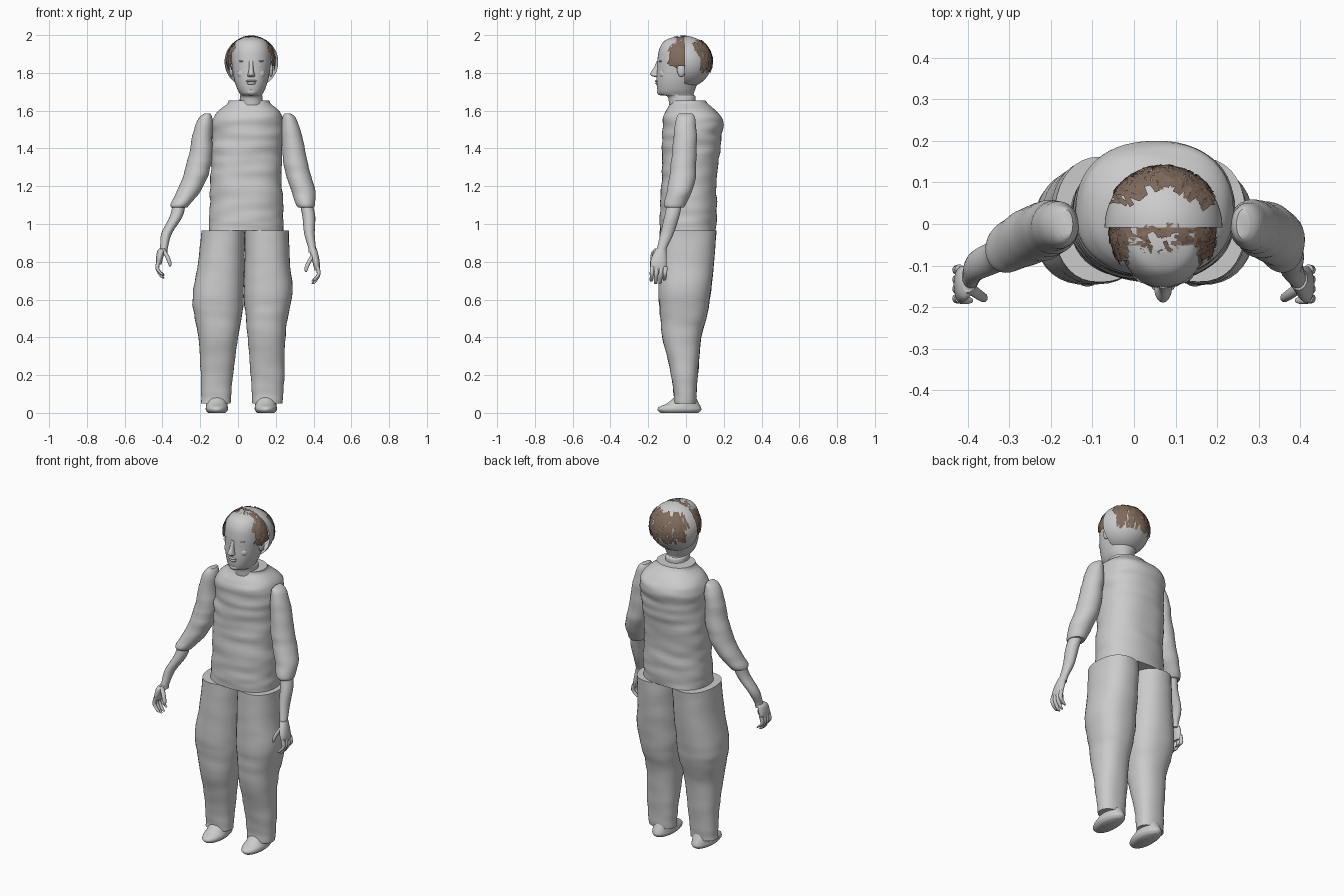
import bpy, bmesh, math, random
from mathutils import Vector, noise

random.seed(4)
if "Cube" in bpy.data.objects:
    bpy.data.objects.remove(bpy.data.objects["Cube"])


def material(name, rgb):
    m = bpy.data.materials.new(name)
    m.use_nodes = True
    m.diffuse_color = (*rgb, 1)
    m.node_tree.nodes["Principled BSDF"].inputs["Base Color"].default_value = (*rgb, 1)
    return m


GREY = material("plain grey", (0.6, 0.6, 0.6))
BROWN = material("hair brown", (0.22, 0.15, 0.11))


def finish(name, bm, mat=GREY, angle=50):
    if angle:
        bmesh.ops.recalc_face_normals(bm, faces=bm.faces)
    mesh = bpy.data.meshes.new(name)
    bm.to_mesh(mesh)
    bm.free()
    ob = bpy.data.objects.new(name, mesh)
    bpy.context.collection.objects.link(ob)
    mesh.materials.append(mat)
    if angle:
        bpy.ops.object.select_all(action="DESELECT")
        ob.select_set(True)
        bpy.context.view_layer.objects.active = ob
        bpy.ops.object.shade_smooth_by_angle(angle=math.radians(angle))
    return ob


def spline(a, b, c, d, t):
    return b + 0.5 * t * (c - a + t * (2 * a - 5 * b + 4 * c - d + t * (3 * (b - c) + d - a)))


def loft(name, rows, sides=28, steps=4, power=2.0, wrinkle=0.0):
    """Stack smooth oval rings; each row is x, y, z, half width, half depth."""
    bm = bmesh.new()
    pts, rings = [], []
    for i in range(len(rows) - 1):
        four = [rows[max(0, min(len(rows) - 1, i + k))] for k in (-1, 0, 1, 2)]
        for s in range(steps):
            pts.append([spline(*v, s / steps) for v in zip(*four)])
    pts.append(rows[-1])
    for x, y, z, rx, ry in pts:
        ring = []
        for k in range(sides):
            a = math.tau * k / sides
            c, s = math.cos(a), math.sin(a)
            p = Vector((x + rx * math.copysign(abs(c) ** (2 / power), c),
                        y + ry * math.copysign(abs(s) ** (2 / power), s), z))
            # Cloth folds run mostly around the body
            w = wrinkle * noise.noise(Vector((p.x * 6, p.y * 6, p.z * 22)))
            ring.append(bm.verts.new(p + Vector((c * w, s * w, 0))))
        rings.append(ring)
    for r0, r1 in zip(rings, rings[1:]):
        for k in range(sides):
            n = (k + 1) % sides
            bm.faces.new((r0[k], r0[n], r1[n], r1[k]))
    bm.faces.new(rings[0][::-1])
    bm.faces.new(rings[-1])
    return finish(name, bm)


def ball(name, centre, radii):
    bm = bmesh.new()
    bmesh.ops.create_uvsphere(bm, u_segments=20, v_segments=12, radius=1)
    for v in bm.verts:
        v.co = Vector(centre) + v.co * Vector(radii)
    return finish(name, bm)


def shell(name, centre, radii, keep, mat):
    """Open part of an ellipsoid where keep(point) holds."""
    bm = bmesh.new()
    bmesh.ops.create_uvsphere(bm, u_segments=48, v_segments=32, radius=1)
    for v in bm.verts:
        v.co = Vector(centre) + v.co * Vector(radii)
    drop = [f for f in bm.faces if not keep(f.calc_center_median())]
    bmesh.ops.delete(bm, geom=drop, context="FACES")
    return finish(name, bm, mat)


def hair_cards(name, centre, radii, keep, count, length, spread):
    """Scatter thin cards that hug an ellipsoid, mostly combed downward."""
    bm = bmesh.new()
    c, r = Vector(centre), Vector(radii)
    made = 0
    while made < count:
        d = Vector([random.gauss(0, 1) for _ in range(3)]).normalized()
        if not keep(c + d * r):
            continue
        made += 1
        down = (Vector((0, 0, -1)) - d * -d.z).normalized()
        side = d.cross(down)
        turn = random.uniform(-spread, spread)
        along = down * math.cos(turn) + side * math.sin(turn)
        across = d.cross(along)
        rows = []
        for t in (-0.5, 0, 0.5):
            pair = []
            for w in (-0.04, 0.04):
                q = (d + along * t * length + across * w).normalized()
                pair.append(bm.verts.new(c + q * r * random.uniform(1.0, 1.04)))
            rows.append(pair)
        for a, b in zip(rows, rows[1:]):
            bm.faces.new((a[0], b[0], b[1], a[1]))
    return finish(name, bm, BROWN, angle=0)


# Torso with collar
loft("shirt_torso", [
    (.043, .01, .965, .197, .148), (.043, .012, 1.05, .195, .15), (.043, .015, 1.2, .19, .146),
    (.045, .025, 1.35, .187, .15), (.05, .032, 1.47, .188, .158), (.052, .036, 1.55, .188, .16),
    (.055, .03, 1.59, .17, .142), (.058, .018, 1.635, .118, .1), (.06, .014, 1.655, .11, .088)],
    sides=56, steps=8, power=2.3, wrinkle=.008)

# Trousers and shoes
legs = {
    "right": [(-.118, -.005, .05, .078, .058), (-.115, -.005, .12, .08, .062),
              (-.11, -.01, .25, .09, .078), (-.105, -.022, .4, .105, .103),
              (-.105, -.012, .52, .128, .125), (-.105, -.008, .62, .135, .138),
              (-.088, .003, .8, .123, .146), (-.078, .01, .965, .115, .15)],
    "left": [(.155, -.005, .05, .08, .058), (.157, -.005, .12, .084, .062),
             (.155, -.01, .25, .092, .078), (.15, -.022, .4, .1, .103),
             (.153, -.012, .52, .114, .125), (.16, -.008, .64, .13, .138),
             (.155, .003, .8, .12, .146), (.153, .01, .965, .117, .15)]}
for side, rows in legs.items():
    loft(side + "_trouser_leg", rows, sides=36, steps=5, power=2.3, wrinkle=.004)
    x = -.112 if side == "right" else .147
    loft(side + "_shoe", [
        (x, -.035, 0, .045, .1), (x, -.035, .015, .058, .116), (x, -.032, .032, .058, .11),
        (x, -.016, .05, .055, .085), (x, -.004, .085, .05, .055)], steps=3)

# Sleeves, forearms and hands
arm_x = {"right": (-.162, -.172, -.188, -.202, -.228, -.27, -.305, -.312),
         "left": (.262, .27, .285, .303, .323, .35, .358, .36)}
sleeve = [(.0, 1.585, .016, .035), (-.002, 1.56, .037, .05), (-.004, 1.47, .053, .06),
          (-.01, 1.34, .064, .066), (-.02, 1.245, .066, .07), (-.04, 1.16, .062, .066),
          (-.058, 1.105, .05, .058), (-.06, 1.088, .042, .05)]
for side, xs in arm_x.items():
    s = 1 if side == "left" else -1
    loft(side + "_sleeve", [(x, y, z, rx, ry) for x, (y, z, rx, ry) in zip(xs, sleeve)][::-1],
         sides=30, steps=5, wrinkle=.005)
    loft(side + "_forearm", [
        (s * .395, -.132, .85, .022, .028), (s * .391, -.125, .88, .021, .027),
        (s * .378, -.1, .95, .028, .036), (xs[-1] + s * .015, -.075, 1.04, .034, .04),
        (xs[-1], -.06, 1.11, .034, .04)], sides=18)
    up = 0 if side == "left" else .03
    loft(side + "_palm", [
        (s * .418, -.145, .755 + up, .013, .036), (s * .416, -.146, .785 + up, .018, .044),
        (s * .407, -.142, .825 + up, .021, .04), (s * .396, -.132, .87, .021, .027)], sides=18)
    for i in range(4):
        y = -.178 + i * .023
        tip = (.695, .682, .684, .7)[i] + up
        loft(f"{side}_finger_{i + 1}", [
            (s * .392, y - .006, tip, .005, .006), (s * .405, y - .005, tip + .01, .009, .01),
            (s * .427, y - .002, .735 + up, .01, .011), (s * .42, y, .775 + up, .011, .012)], sides=10)
    loft(side + "_thumb", [
        (s * .36, -.178, .745 + up, .005, .006), (s * .362, -.177, .765 + up, .01, .011),
        (s * .376, -.168, .8 + up, .012, .013), (s * .4, -.15, .84 + up, .012, .016)], sides=10)

# Head and neck
HX = .07
loft("head", [
    (HX, -.02, 1.63, .062, .07), (HX, -.024, 1.675, .06, .074), (HX, -.05, 1.685, .058, .09),
    (HX, -.052, 1.71, .072, .1), (HX, -.045, 1.76, .089, .111), (HX, -.036, 1.82, .1, .117),
    (HX, -.03, 1.88, .105, .12), (HX, -.03, 1.93, .099, .11), (HX, -.03, 1.97, .076, .083),
    (HX, -.03, 1.99, .03, .035)], sides=36, steps=5, power=2.15)
loft("nose", [
    (HX, -.152, 1.777, .012, .012), (HX, -.158, 1.785, .021, .024), (HX, -.162, 1.797, .017, .027),
    (HX, -.152, 1.83, .011, .017), (HX, -.145, 1.862, .012, .01)], sides=16)
ball("chin", (HX, -.13, 1.7), (.03, .024, .02))
ball("upper_lip", (HX, -.151, 1.757), (.028, .013, .007))
ball("lower_lip", (HX, -.15, 1.745), (.024, .013, .008))
for side, s in (("right", -1), ("left", 1)):
    ball(side + "_eye", (HX + s * .038, -.132, 1.838), (.017, .012, .008))
    ball(side + "_brow", (HX + s * .038, -.128, 1.862), (.028, .016, .007))
    ball(side + "_cheek", (HX + s * .045, -.116, 1.795), (.03, .026, .028))
    ball(side + "_ear", (HX + s * .104, -.025, 1.815), (.012, .022, .036))

# Back scalp shell, open toward the face
BACK = ((.071, -.008, 1.858), (.142, .145, .138))
shell("back_scalp", *BACK, lambda p: p.y > -.008 and p.z > 1.725, GREY)

# Hair: front cap with a bare crown spot, then scattered cards
FRONT = ((HX, -.022, 1.862), (.128, .122, .133))


def front_zone(p):
    hairline = 1.84 if p.y > -.085 else 1.93
    bare = abs(p.x - HX) < .035 and -.065 < p.y < -.02
    return -.128 < p.y < .008 and p.z > hairline and not bare


def back_zone(p):
    return p.y > .045 and 1.825 < p.z < 1.955 and abs(p.x - HX) < .115


def nape_zone(p):
    return p.y > .03 and 1.715 < p.z < 1.75


shell("front_hair_base", *FRONT, front_zone, BROWN)
hair_cards("front_hair_cards", *FRONT, front_zone, 150, .45, .7)
hair_cards("back_hair_cards", BACK[0], [r * 1.01 for r in BACK[1]], back_zone, 240, .4, .35)
hair_cards("nape_hair_cards", BACK[0], [r * .95 for r in BACK[1]], nape_zone, 50, .3, .4)
